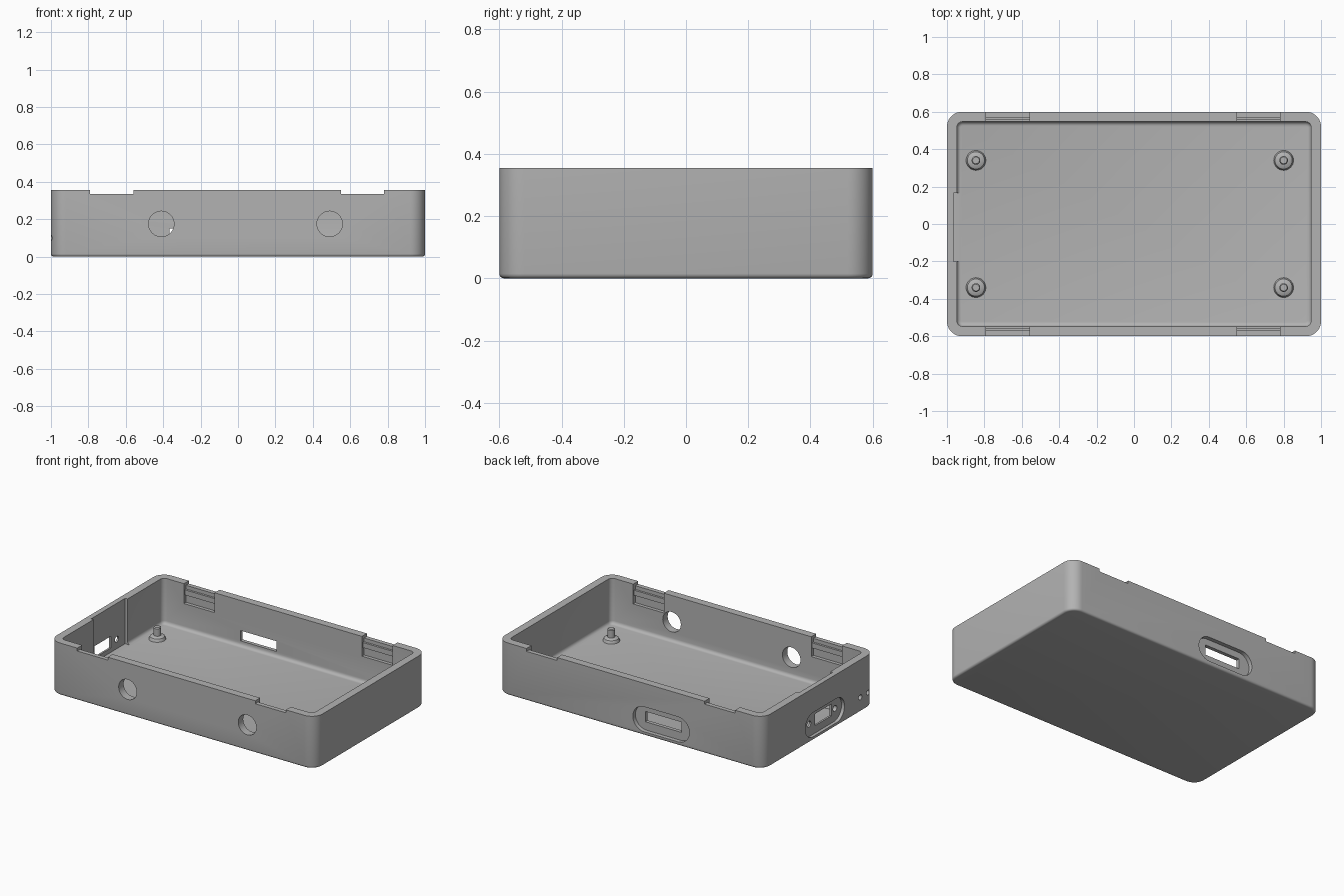
import bpy, bmesh, math
from mathutils import Vector, Matrix

if "Cube" in bpy.data.objects:
    bpy.data.objects.remove(bpy.data.objects["Cube"], do_unlink=True)

HEIGHT, FLOOR, WALL_X, WALL_Y = 0.355, 0.045, 0.947, 0.547

grey = bpy.data.materials.new("plain_grey")
grey.use_nodes = True
tone = (0.45, 0.45, 0.45, 1)
grey.diffuse_color = tone
grey.node_tree.nodes["Principled BSDF"].inputs["Base Color"].default_value = tone


def finish(name, bm):
    bmesh.ops.recalc_face_normals(bm, faces=bm.faces)
    mesh = bpy.data.meshes.new(name)
    bm.to_mesh(mesh)
    bm.free()
    mesh.materials.append(grey)
    obj = bpy.data.objects.new(name, mesh)
    bpy.context.collection.objects.link(obj)
    return obj


def block(name, low, high, radius=0, axis=2, floor_radius=0, segments=10):
    """Box between two corners, rounded around one axis and at its foot."""
    low, high = Vector(low), Vector(high)
    bm = bmesh.new()
    bmesh.ops.create_cube(bm, size=1)
    for v in bm.verts:
        v.co = (low + high) / 2 + v.co * (high - low)
    if radius:
        edges = [e for e in bm.edges
                 if abs((e.verts[0].co - e.verts[1].co).normalized()[axis]) > 0.9]
        bmesh.ops.bevel(bm, geom=edges, offset=radius, segments=segments,
                        affect='EDGES', profile=0.5)
    if floor_radius:
        edges = [e for e in bm.edges if all(abs(v.co.z - low.z) < 1e-5 for v in e.verts)]
        bmesh.ops.bevel(bm, geom=edges, offset=floor_radius, segments=4,
                        affect='EDGES', profile=0.5)
    return finish(name, bm)


def drill(center, radius, depth, axis):
    """Cylindrical cutter along x or y."""
    bm = bmesh.new()
    turn = Matrix.Rotation(math.pi / 2, 4, 'Y' if axis == 0 else 'X')
    bmesh.ops.create_cone(bm, cap_ends=True, segments=40, radius1=radius, radius2=radius,
                          depth=depth, matrix=Matrix.Translation(center) @ turn)
    return finish("cutter", bm)


def cut(obj, cutter):
    cutter.hide_render = True
    mod = obj.modifiers.new("cut", 'BOOLEAN')
    mod.operation, mod.solver, mod.object = 'DIFFERENCE', 'EXACT', cutter
    bpy.context.view_layer.objects.active = obj
    bpy.ops.object.modifier_apply(modifier=mod.name)
    bpy.data.objects.remove(cutter, do_unlink=True)


def smooth(obj):
    bpy.ops.object.select_all(action='DESELECT')
    obj.select_set(True)
    bpy.context.view_layer.objects.active = obj
    bpy.ops.object.shade_smooth_by_angle(angle=math.radians(35))


# Open tray with rounded corners
tray = block("case_tray", (-1, -0.6, 0), (1, 0.6, HEIGHT), 0.08, floor_radius=0.015)
cut(tray, block("cutter", (-WALL_X, -WALL_Y, FLOOR), (WALL_X, WALL_Y, 0.5), 0.03,
                floor_radius=0.022, segments=6))

# Rim notches and the clip pockets behind them
for x0, x1 in ((-0.79, -0.56), (0.55, 0.78)):
    for side in (-1, 1):
        ys = sorted((side * 0.5, side * 0.7))
        cut(tray, block("cutter", (x0, ys[0], 0.335), (x1, ys[1], 0.5)))
        ys = sorted((side * 0.5, side * 0.57))
        cut(tray, block("cutter", (x0, ys[0], 0.22), (x1, ys[1], 0.4)))
        ys = sorted((side * 0.556, side * 0.575))
        block("clip_rib", (x0, ys[0], 0.275), (x1, ys[1], 0.31))

# Round holes in the front wall
for x in (-0.41, 0.49):
    cut(tray, drill((x, -0.57, 0.175), 0.068, 0.2, 1))

# Back port: stadium recess with a slot through it
cut(tray, block("cutter", (-0.445, 0.572, 0.025), (-0.02, 0.7, 0.195), 0.0845, axis=1))
cut(tray, block("cutter", (-0.365, 0.5, 0.08), (-0.095, 0.7, 0.15)))

# Right-hand port: thinned inner panel, stadium recess, window and screw holes
cut(tray, block("cutter", (-0.965, -0.2, FLOOR + 0.001), (-0.9, 0.165, 0.5)))
cut(tray, block("cutter", (-1.1, -0.275, 0.025), (-0.978, 0.145, 0.19), 0.082, axis=0))
cut(tray, block("cutter", (-1.1, -0.165, 0.075), (-0.9, 0.012, 0.155)))
for y in (-0.205, 0.075):
    cut(tray, drill((-0.98, y, 0.11), 0.02, 0.2, 0))

# Pair of small indicator holes near the front corner
for y in (-0.445, -0.53):
    cut(tray, drill((-0.97, y, 0.1), 0.017, 0.15, 0))
smooth(tray)

# Board standoffs: flared foot with a locating pin
profile = [(0, FLOOR - 0.01), (0.056, FLOOR - 0.01), (0.05, 0.055), (0.046, 0.064),
           (0.034, 0.07), (0.023, 0.072), (0.023, 0.122), (0.018, 0.128), (0, 0.128)]
for x in (-0.845, 0.8):
    for y in (-0.34, 0.34):
        bm = bmesh.new()
        points = [bm.verts.new((r, 0, z)) for r, z in profile]
        edges = [bm.edges.new(pair) for pair in zip(points, points[1:])]
        bmesh.ops.spin(bm, geom=points + edges, cent=(0, 0, 0), axis=(0, 0, 1),
                       angle=math.tau, steps=32, use_merge=True)
        bmesh.ops.remove_doubles(bm, verts=bm.verts, dist=1e-5)
        bmesh.ops.translate(bm, verts=bm.verts, vec=(x, y, 0))
        smooth(finish("standoff", bm))
